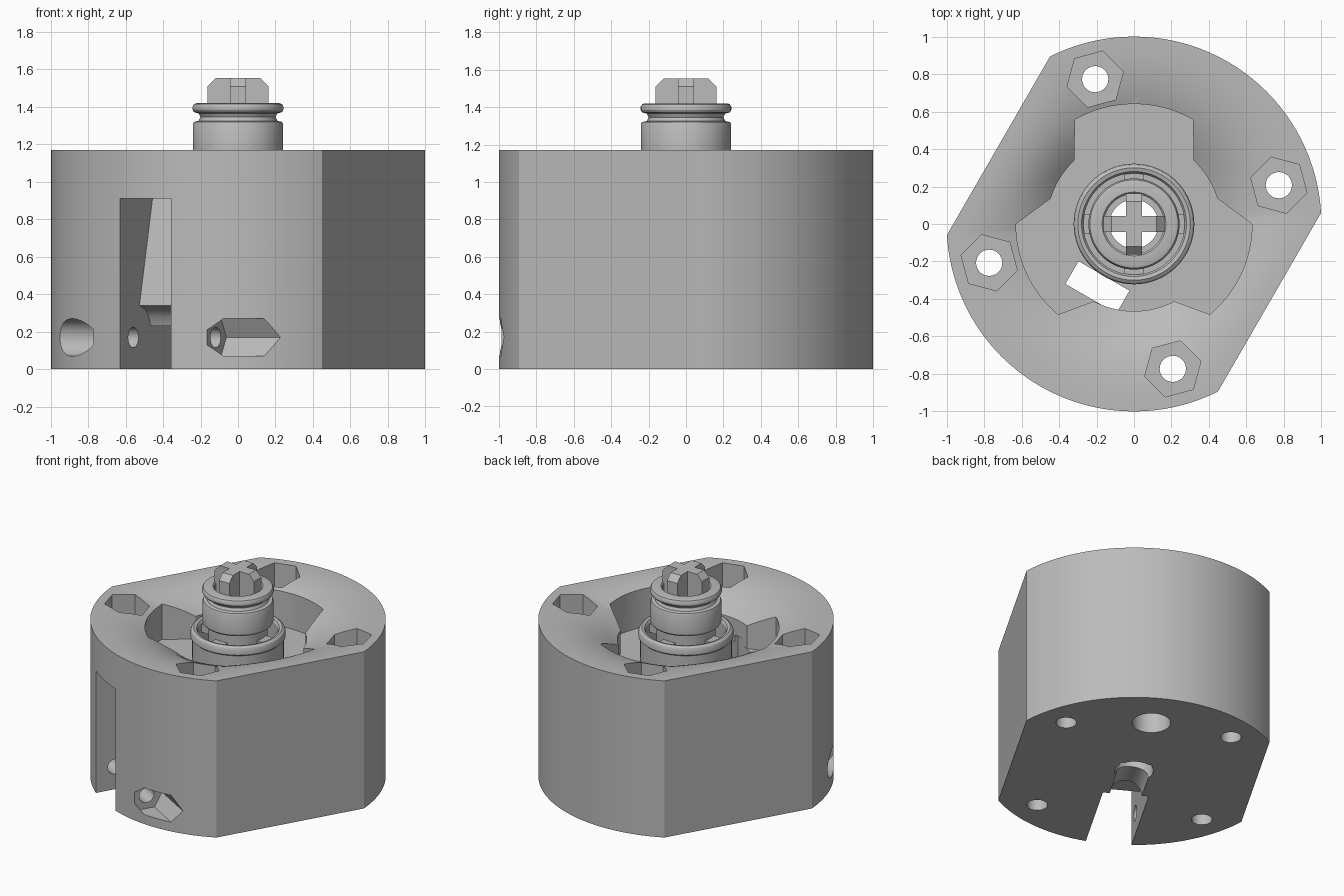
import bpy, bmesh
from math import sin, cos, pi, radians
from mathutils import Matrix, Vector

cube = bpy.data.objects.get("Cube")
if cube:
    bpy.data.objects.remove(cube)

grey = bpy.data.materials.new("mid grey")
grey.use_nodes = True
grey.diffuse_color = (0.5, 0.5, 0.5, 1)
grey.node_tree.nodes["Principled BSDF"].inputs["Base Color"].default_value = (0.5, 0.5, 0.5, 1)


def make(name, bm):
    bmesh.ops.recalc_face_normals(bm, faces=bm.faces)
    mesh = bpy.data.meshes.new(name)
    bm.to_mesh(mesh)
    bm.free()
    mesh.materials.append(grey)
    ob = bpy.data.objects.new(name, mesh)
    bpy.context.collection.objects.link(ob)
    return ob


def bridge(bm, rings):
    """Quads between consecutive closed rings of vertices."""
    for a, b in zip(rings, rings[1:]):
        n = len(a)
        for i in range(n):
            j = (i + 1) % n
            bm.faces.new((a[i], a[j], b[j], b[i]))


def prism(name, pts, depth, matrix=Matrix()):
    """Extrude a flat outline along local z, then place it."""
    bm = bmesh.new()
    rings = [[bm.verts.new(matrix @ Vector((x, y, z))) for x, y in pts] for z in (0, depth)]
    bridge(bm, rings)
    bm.faces.new(rings[0])
    bm.faces.new(rings[1])
    return make(name, bm)


def lathe(name, profile, steps=72):
    """Revolve a closed (radius, height) outline around z."""
    bm = bmesh.new()
    rings = [[bm.verts.new((r * cos(2 * pi * k / steps), r * sin(2 * pi * k / steps), z))
              for k in range(steps)] for r, z in profile]
    bridge(bm, rings + rings[:1])
    return make(name, bm)


def arc(r, start, end, n=16):
    return [(r * cos(radians(start + (end - start) * i / n)),
             r * sin(radians(start + (end - start) * i / n))) for i in range(n + 1)]


def ngon(r, sides, turn=0):
    return arc(r, turn, turn + 360, sides)[:-1]


def smooth(ob):
    bpy.ops.object.select_all(action='DESELECT')
    ob.select_set(True)
    bpy.context.view_layer.objects.active = ob
    bpy.ops.object.shade_smooth_by_angle(angle=radians(30))


def cut(ob, cutter):
    mod = ob.modifiers.new("cut", 'BOOLEAN')
    mod.operation = 'DIFFERENCE'
    mod.solver = 'EXACT'
    mod.object = cutter
    bpy.context.view_layer.objects.active = ob
    bpy.ops.object.modifier_apply(modifier=mod.name)
    bpy.data.objects.remove(cutter)


# Housing: a drum with two flats and a dished top
TOP, FLAT, INNER, DROP, FLOOR = 1.17, 0.835, 0.465, 0.15, 0.85
corners = [3.38, -63.38, 183.38, 116.62]
angles = sorted({a % 360 for a in corners} | set(range(0, 360, 3)))


def reach(a):
    c = abs(cos(radians(a + 30)))
    return min(1.0, FLAT / max(c, 0.01))


bm = bmesh.new()


def ring(t, z):
    out = []
    for a in angles:
        r = INNER + t * (reach(a) - INNER)
        out.append(bm.verts.new((r * cos(radians(a)), r * sin(radians(a)), z)))
    return out


rings = [ring(1, 0)]
for i in range(10, -1, -1):
    t = i / 10
    rings.append(ring(t, TOP - DROP * (1 - t) ** 2.5))
rings.append(ring(-0.2, TOP - DROP))
bridge(bm, rings)
bm.faces.new(rings[0])
bm.faces.new(rings[-1])
housing = make("housing", bm)

# Three-lobed recess around the post
right_half = arc(INNER, -90, -62.5, 6) + arc(0.63, -50, 0) + arc(INNER, 17, 46.7, 6) + arc(0.64, 60.6, 90)
left_half = [(-x, y) for x, y in reversed(right_half)][1:-1]
cut(housing, prism("recess_cutter", right_half + left_half, 1, Matrix.Translation((0, 0, FLOOR))))

# Hexagonal nut pockets with screw holes
for k in range(4):
    a = radians(15 + 90 * k)
    spot = Matrix.Translation((0.8 * cos(a), 0.8 * sin(a), 0))
    cut(housing, prism("nut_cutter", ngon(0.155, 6, 45 + 90 * k), 1, spot @ Matrix.Translation((0, 0, 0.65))))
    cut(housing, prism("screw_cutter", ngon(0.07, 32), 2, spot @ Matrix.Translation((0, 0, -0.5))))

# Centre bore and the locating hole in the base
cut(housing, prism("bore_cutter", ngon(0.13, 48), 2, Matrix.Translation((0, 0, -0.5))))
cut(housing, prism("locating_cutter", ngon(0.13, 48), 1, Matrix.Translation((0.33, 0.575, -0.5))))

# Side slot: local x runs outward, local y up, local z across
out = Vector((cos(radians(240)), sin(radians(240)), 0))
up = Vector((0, 0, 1))
across = out.cross(up)


def frame(x, y, z, origin):
    m = Matrix((x, y, z)).transposed().to_4x4()
    m.translation = origin
    return m


slot = [(0.32, -0.1), (1.1, -0.1), (1.1, 0.91), (0.64, 0.91), (0.78, 0.34), (0.72, 0.32),
        (0.68, 0.28), (0.66, 0.23), (0.46, 0.23), (0.46, 0.9), (0.32, 0.9)]
cut(housing, prism("slot_cutter", slot, 0.314, frame(out, up, across, across * -0.157)))

# Round hole through the leaning block in the slot
cut(housing, prism("block_hole_cutter", ngon(0.11, 40), 0.5,
                   frame(across, up, -across.cross(up) * -1, out * 0.4)))

# Clamp screw crossing the slot, with a round head pocket and a hexagonal nut pocket
axis_point = out * 0.845 + up * 0.17
side = -across
cut(housing, prism("clamp_cutter", ngon(0.055, 28), 1.2, frame(up, out, up.cross(out), axis_point + side * 0.6
                   if up.cross(out).dot(side) < 0 else axis_point - side * 0.6)))
cut(housing, prism("clamp_nut_cutter", ngon(0.115, 6), 0.7, frame(out, up, side, axis_point + side * 0.35)))
cut(housing, prism("clamp_head_cutter", ngon(0.1, 40), 0.7, frame(out, up, across, axis_point + across * 0.35)))
smooth(housing)

# Collar standing in the recess, rounded at its lip
smooth(lathe("collar", [(0.27, FLOOR - 0.02), (0.31, FLOOR - 0.02), (0.31, 1.04), (0.322, 1.05), (0.322, 1.085),
                        (0.315, 1.1), (0.3, 1.11), (0.28, 1.105), (0.27, 1.09)]))

# Tabs tying the collar to the stem
for k in range(4):
    tab = [(0.19, -0.05), (0.29, -0.05), (0.29, 0.05), (0.19, 0.05)]
    prism("collar_tab", tab, 0.06, Matrix.Rotation(k * pi / 2, 4, 'Z') @ Matrix.Translation((0, 0, 1.02)))

# Hollow stem with a grooved head
smooth(lathe("stem", [(0.16, FLOOR - 0.02), (0.2, FLOOR - 0.02), (0.2, 1.15), (0.23, 1.15), (0.24, 1.165),
                      (0.24, 1.31), (0.235, 1.32), (0.21, 1.325), (0.2, 1.345), (0.21, 1.365),
                      (0.235, 1.372), (0.243, 1.385), (0.243, 1.4), (0.235, 1.415), (0.22, 1.42),
                      (0.17, 1.42), (0.16, 1.41)]))

# Cross-shaped key with chamfered ends
key = [(-0.163, 1.05), (0.163, 1.05), (0.163, 1.51), (0.12, 1.553), (-0.12, 1.553), (-0.163, 1.51)]
for k in range(2):
    turn = Matrix.Rotation(k * pi / 2, 4, 'Z')
    upright = Matrix.Rotation(pi / 2, 4, 'X')
    prism("cross_key", key, 0.084, turn @ Matrix.Translation((0, 0.042, 0)) @ upright)
